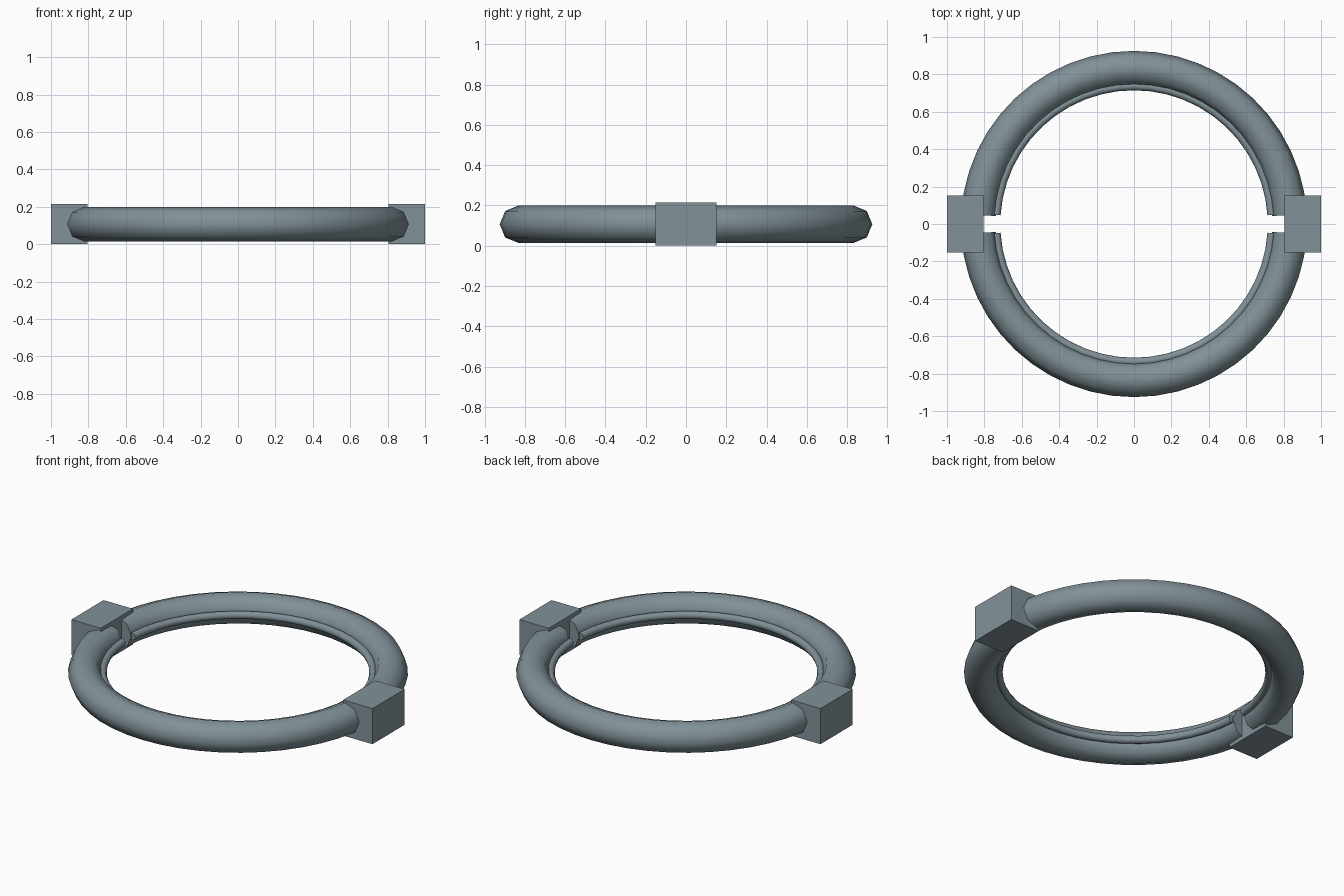
import bpy, bmesh, math

if "Cube" in bpy.data.objects:
    bpy.data.objects.remove(bpy.data.objects["Cube"])

CENTRE_Z = 0.107
GAP = 0.048          # half-width of the opening between the two half rings

steel = bpy.data.materials.new("blue_grey_steel")
steel.diffuse_color = (0.22, 0.285, 0.315, 1)
steel.use_nodes = True
steel.node_tree.nodes["Principled BSDF"].inputs["Base Color"].default_value = steel.diffuse_color


def finish(name, bm, smooth):
    bmesh.ops.recalc_face_normals(bm, faces=bm.faces)
    mesh = bpy.data.meshes.new(name)
    bm.to_mesh(mesh)
    bm.free()
    mesh.materials.append(steel)
    obj = bpy.data.objects.new(name, mesh)
    bpy.context.collection.objects.link(obj)
    if smooth:
        bpy.ops.object.select_all(action='DESELECT')
        obj.select_set(True)
        bpy.context.view_layer.objects.active = obj
        bpy.ops.object.shade_smooth_by_angle(angle=math.radians(60))
    return obj


def half_ring(name, ring_r, tube_r, side, sides=8, steps=24):
    """Capped half torus on the +y (side=1) or -y (side=-1) half."""
    bm = bmesh.new()
    start = math.asin(GAP / ring_r)
    loops = []
    for i in range(steps + 1):
        a = start + (math.pi - 2 * start) * i / steps
        loop = []
        for j in range(sides):
            t = math.tau * j / sides
            r = ring_r + tube_r * math.cos(t)
            loop.append(bm.verts.new((r * math.cos(a), side * r * math.sin(a),
                                      CENTRE_Z + tube_r * math.sin(t))))
        loops.append(loop)
    for a, b in zip(loops, loops[1:]):
        for j in range(sides):
            k = (j + 1) % sides
            bm.faces.new((a[j], a[k], b[k], b[j]))
    bm.faces.new(loops[0])
    bm.faces.new(loops[-1])
    return finish(name, bm, True)


# Thick outer half rings and the thin bead running along their inside
for label, side in (("back", 1), ("front", -1)):
    half_ring(label + "_half_ring", 0.833, 0.0925, side)
    half_ring(label + "_inner_bead", 0.738, 0.023, side)

# Connector blocks joining the half rings
for label, side in (("right", 1), ("left", -1)):
    bm = bmesh.new()
    bmesh.ops.create_cube(bm, size=1)
    bmesh.ops.scale(bm, vec=(0.195, 0.305, 2 * CENTRE_Z), verts=bm.verts)
    bmesh.ops.translate(bm, vec=(side * 0.9025, 0, CENTRE_Z), verts=bm.verts)
    finish(label + "_connector_block", bm, False)
